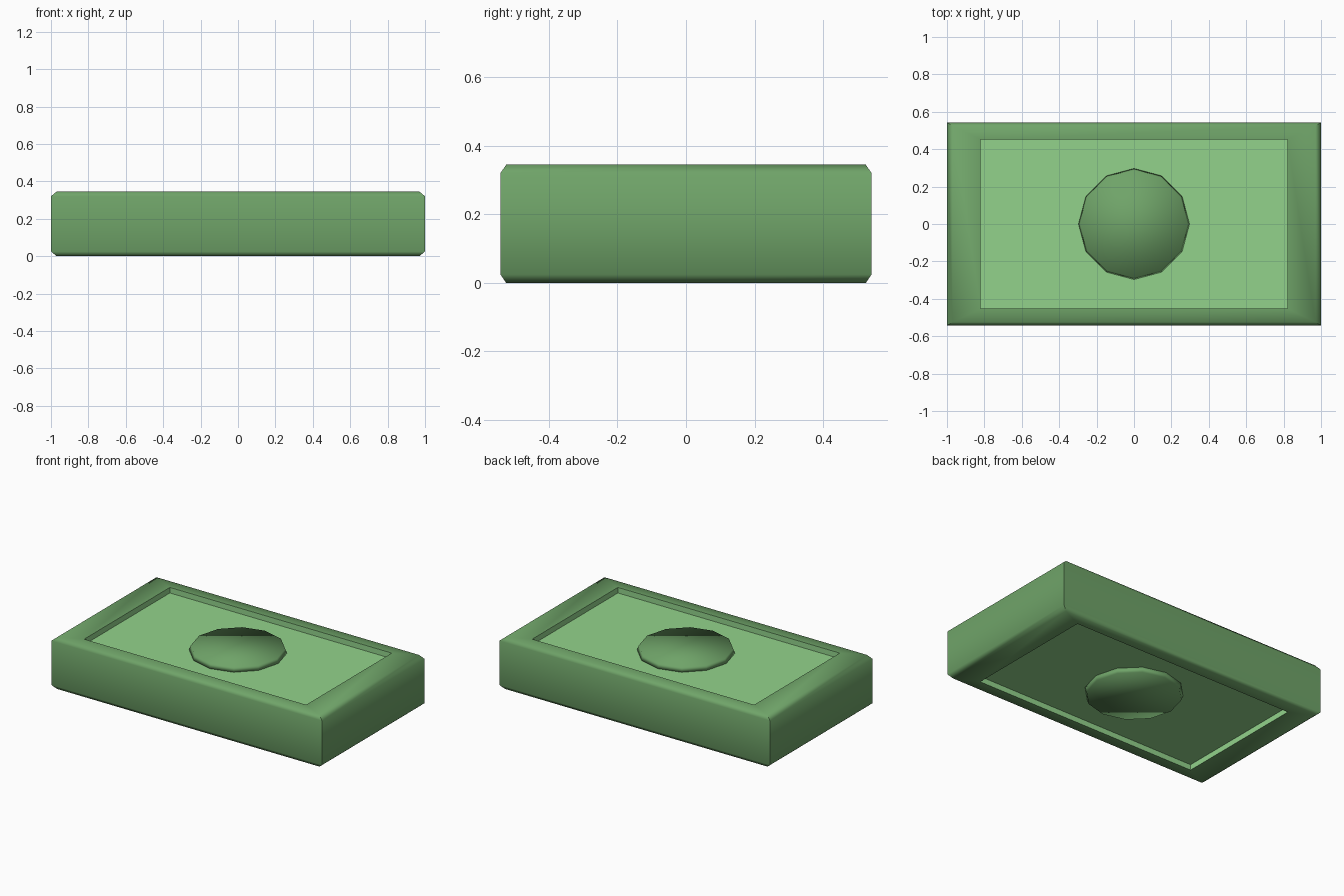
import bpy, bmesh, math

if "Cube" in bpy.data.objects:
    bpy.data.objects.remove(bpy.data.objects["Cube"])

H = 0.345          # bundle height
DEPTH = 0.037      # recess depth of the printed panels


def material(name, color):
    m = bpy.data.materials.new(name)
    m.diffuse_color = (*color, 1)
    m.use_nodes = True
    m.node_tree.nodes["Principled BSDF"].inputs["Base Color"].default_value = m.diffuse_color
    return m


dark = material("dark_green", (0.16, 0.37, 0.14))
light = material("light_green", (0.29, 0.65, 0.26))


def finish(name, bm, mats, angle):
    bmesh.ops.recalc_face_normals(bm, faces=bm.faces)
    mesh = bpy.data.meshes.new(name)
    bm.to_mesh(mesh)
    bm.free()
    for m in mats:
        mesh.materials.append(m)
    ob = bpy.data.objects.new(name, mesh)
    bpy.context.collection.objects.link(ob)
    bpy.ops.object.select_all(action='DESELECT')
    ob.select_set(True)
    bpy.context.view_layer.objects.active = ob
    bpy.ops.object.shade_smooth_by_angle(angle=math.radians(angle))
    return ob


# Bundle body: stacked rectangles (half x, half y, z) from lower panel to upper panel
half = [(1.0, 0.542, 0.320), (0.97, 0.525, H),
        (0.82, 0.452, H), (0.82, 0.452, H - DEPTH)]
levels = [(x, y, H - z) for x, y, z in reversed(half)] + half
bm = bmesh.new()
rings = [[bm.verts.new((sx * x, sy * y, z))
          for sx, sy in ((-1, -1), (1, -1), (1, 1), (-1, 1))] for x, y, z in levels]
for n, (a, b) in enumerate(zip(rings, rings[1:])):
    for i in range(4):
        j = (i + 1) % 4
        f = bm.faces.new((a[i], a[j], b[j], b[i]))
        f.material_index = 1 if n in (0, len(rings) - 2) else 0
for ring in (rings[0], rings[-1]):
    bm.faces.new(ring).material_index = 1
finish("banknote_bundle", bm, [dark, light], 62)


# Twelve-sided raised medallion on each panel
def medallion(name, z, top):
    bm = bmesh.new()
    r1, r2 = (0.297, 0.287) if top else (0.287, 0.297)
    bmesh.ops.create_cone(bm, cap_ends=True, segments=12, radius1=r1, radius2=r2, depth=0.03)
    bmesh.ops.translate(bm, verts=bm.verts, vec=(0, 0, z))
    finish(name, bm, [dark], 180)


medallion("upper_medallion", H - DEPTH + 0.015, True)
medallion("lower_medallion", DEPTH - 0.015, False)
